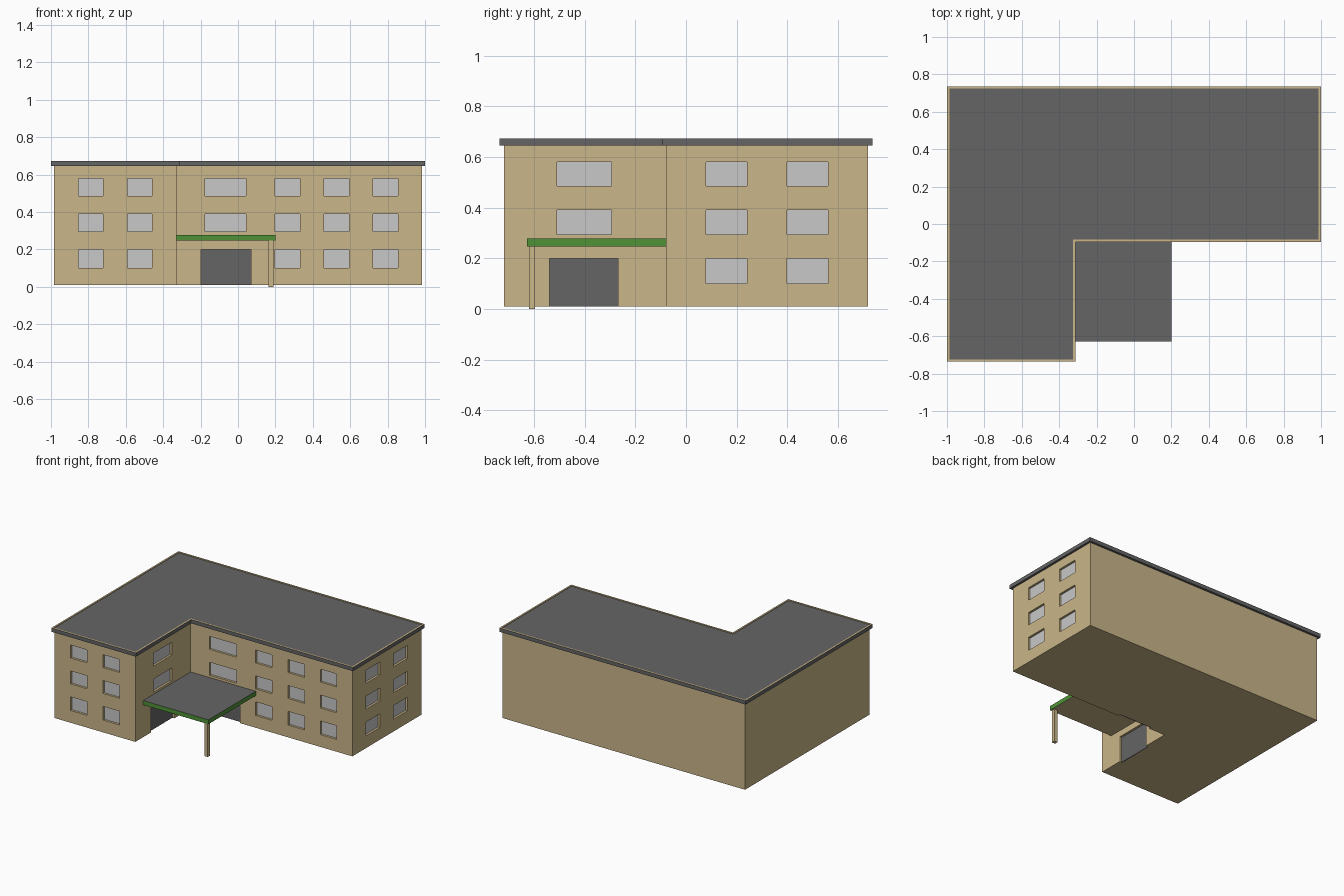
import bpy, bmesh
from mathutils import Vector

if "Cube" in bpy.data.objects:
    bpy.data.objects.remove(bpy.data.objects["Cube"])


def material(name, r, g, b):
    m = bpy.data.materials.new(name)
    m.diffuse_color = (r, g, b, 1)
    m.use_nodes = True
    m.node_tree.nodes["Principled BSDF"].inputs["Base Color"].default_value = m.diffuse_color
    return m


TAN = material("tan_wall", 0.59, 0.465, 0.247)
GREY = material("dark_grey", 0.13, 0.13, 0.13)
GLASS = material("window_grey", 0.58, 0.58, 0.58)
GREEN = material("canopy_green", 0.08, 0.283, 0.038)


def finish(bm, name, *mats):
    bmesh.ops.recalc_face_normals(bm, faces=bm.faces)
    me = bpy.data.meshes.new(name)
    bm.to_mesh(me)
    bm.free()
    for m in mats:
        me.materials.append(m)
    ob = bpy.data.objects.new(name, me)
    bpy.context.collection.objects.link(ob)
    return ob


def add_box(bm, lo, hi):
    lo, hi = Vector(lo), Vector(hi)
    geo = bmesh.ops.create_cube(bm, size=1)
    for v in geo["verts"]:
        v.co = (lo + hi) / 2 + v.co * (hi - lo)


def l_prism(off, z0, z1):
    """L-shaped floor plan, grown by off, extruded from z0 to z1."""
    x, y, ix, iy = 0.983 + off, 0.72 + off, -0.329 + off, -0.079 - off
    pts = [(-x, -y), (ix, -y), (ix, iy), (x, iy), (x, y), (-x, y)]
    bm = bmesh.new()
    f = bm.faces.new([bm.verts.new((px, py, z0)) for px, py in pts])
    top = bmesh.ops.extrude_face_region(bm, geom=[f])["geom"]
    for v in top:
        if isinstance(v, bmesh.types.BMVert):
            v.co.z = z1
    bmesh.ops.recalc_face_normals(bm, faces=bm.faces)
    return bm


# Openings: (wall axis, wall position, from, to, bottom, top)
ROWS = [(0.10, 0.20), (0.295, 0.39), (0.485, 0.58)]
windows = []


def column(axis, pos, centre, width, rows):
    for z0, z1 in rows:
        windows.append((axis, pos, centre - width / 2, centre + width / 2, z0, z1))


for c in (-0.788, -0.525):
    column("y", -0.72, c, 0.132, ROWS)
for c in (0.265, 0.527, 0.789):
    column("y", -0.079, c, 0.132, ROWS)
column("y", -0.079, -0.067, 0.22, ROWS[1:])
for c in (0.161, 0.481):
    column("x", 0.983, c, 0.162, ROWS)
column("x", -0.329, -0.402, 0.217, ROWS[1:])
doors = [("y", -0.079, -0.198, 0.07, 0.01, 0.20),
         ("x", -0.329, -0.539, -0.268, 0.01, 0.20)]


def opening_box(bm, op, d0, d1, drop=0):
    """Box spanning depths d0..d1 behind the wall surface."""
    axis, pos, a, b, z0, z1 = op
    if axis == "y":
        add_box(bm, (a, pos + d0, z0 - drop), (b, pos + d1, z1))
    else:
        add_box(bm, (pos - d1, a, z0 - drop), (pos - d0, b, z1))


# Walls with recessed openings
walls = finish(l_prism(0, 0.01, 0.65), "walls", TAN)
bm = bmesh.new()
for op in windows:
    opening_box(bm, op, -0.02, 0.02)
for op in doors:
    opening_box(bm, op, -0.02, 0.02, 0.02)
cutter = finish(bm, "opening_cutter", TAN)
cutter.hide_render = True
mod = walls.modifiers.new("openings", "BOOLEAN")
mod.operation, mod.solver, mod.object = "DIFFERENCE", "EXACT", cutter
bpy.context.view_layer.objects.active = walls
bpy.ops.object.modifier_apply(modifier=mod.name)
bpy.data.objects.remove(cutter)

# Window panes and doors at the back of the recesses
for name, ops, mat in (("window_panes", windows, GLASS), ("doors", doors, GREY)):
    bm = bmesh.new()
    for op in ops:
        opening_box(bm, op, 0.016, 0.023)
    finish(bm, name, mat)

# Roof: grey fascia, tan rim, slightly sunken grey deck
bm = l_prism(0.016, 0.645, 0.673)
top = max(bm.faces, key=lambda f: f.calc_center_median().z)
rim = bmesh.ops.inset_region(bm, faces=[top], thickness=0.012, use_even_offset=True)
for f in rim["faces"]:
    f.material_index = 1
walls_in = bmesh.ops.extrude_face_region(bm, geom=[top])["geom"]
deck = [g for g in walls_in if isinstance(g, bmesh.types.BMFace)][0]
for v in deck.verts:
    v.co.z -= 0.004
for e in deck.edges:
    for f in e.link_faces:
        if f != deck:
            f.material_index = 1
if top.is_valid:
    bmesh.ops.delete(bm, geom=[top], context="FACES_ONLY")
finish(bm, "roof", GREY, TAN)

# Entrance canopy: green edge, grey top, tan underside
bm = bmesh.new()
add_box(bm, (-0.329, -0.628, 0.246), (0.2, -0.079, 0.278))
bm.normal_update()
for f in bm.faces:
    f.material_index = 1 if f.normal.z > 0.5 else 2 if f.normal.z < -0.5 else 0
finish(bm, "canopy", GREEN, GREY, TAN)

# Canopy post
bm = bmesh.new()
add_box(bm, (0.163, -0.621, 0), (0.189, -0.597, 0.246))
finish(bm, "canopy_post", TAN)
